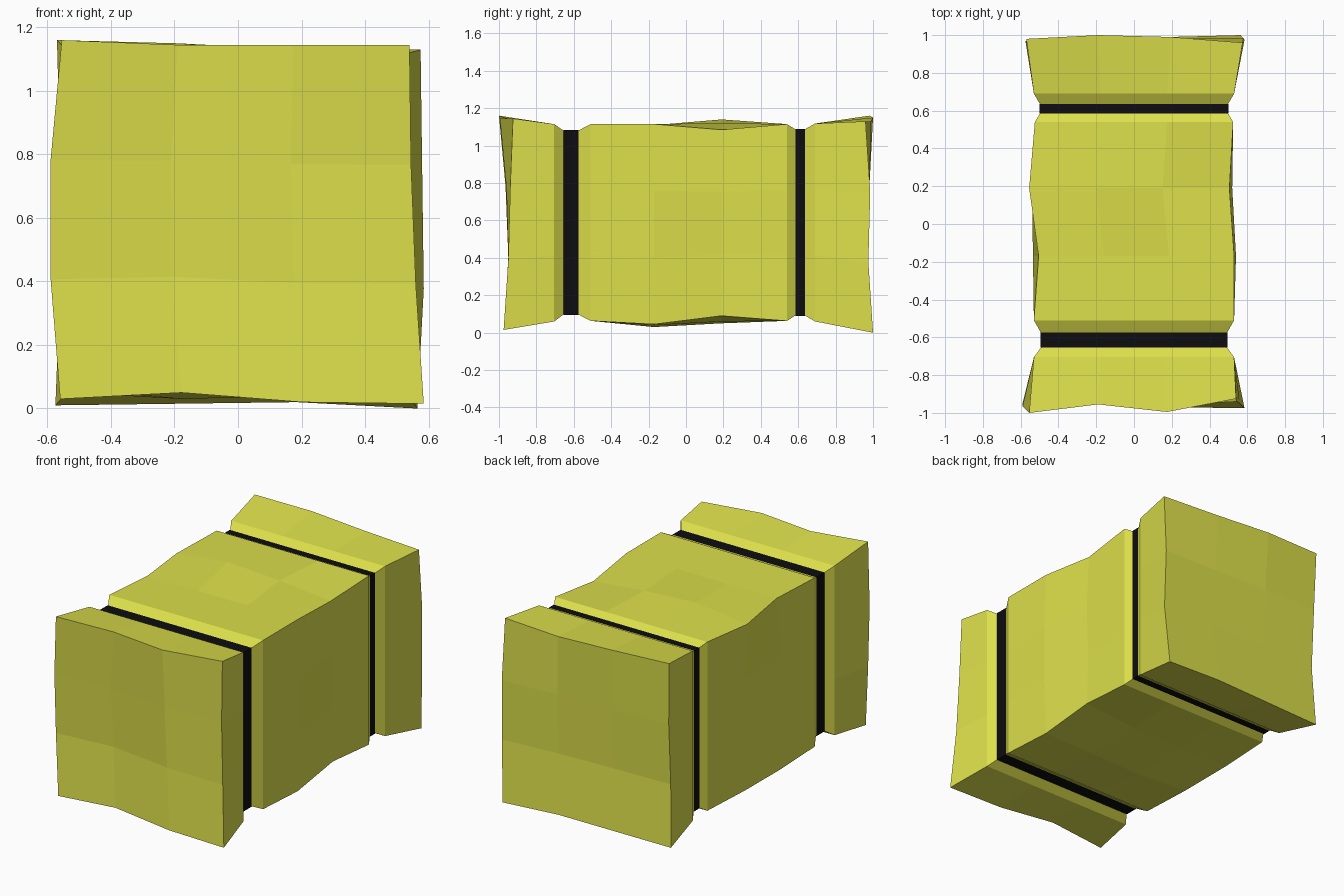
import bpy
import bmesh

if "Cube" in bpy.data.objects:
    bpy.data.objects.remove(bpy.data.objects["Cube"])


def material(name, color):
    m = bpy.data.materials.new(name)
    m.diffuse_color = color
    m.use_nodes = True
    m.node_tree.nodes["Principled BSDF"].inputs["Base Color"].default_value = m.diffuse_color
    return m


def make_object(name, bm, mat):
    bmesh.ops.recalc_face_normals(bm, faces=bm.faces)
    me = bpy.data.meshes.new(name)
    bm.to_mesh(me)
    bm.free()
    me.materials.append(mat)
    ob = bpy.data.objects.new(name, me)
    bpy.context.collection.objects.link(ob)


def section(left, right, bottom, top, y):
    """4x4 grid of points: edge positions per row / column, y a number or 4 rows."""
    grid = {}
    for r in range(4):
        for c in range(4):
            u, v = c / 3, r / 3
            x = left[r] + (right[r] - left[r]) * u
            z = bottom[c] + (top[c] - bottom[c]) * v
            grid[r, c] = (x, y[r][c] if isinstance(y, list) else y, z)
    return grid


def box_section(y, hx, z0, z1):
    return section([-hx] * 4, [hx] * 4, [z0] * 4, [z1] * 4, y)


# perimeter of the 4x4 grid, in order
RING = ([(0, c) for c in range(4)] + [(1, 3), (2, 3)] +
        [(3, c) for c in (3, 2, 1, 0)] + [(2, 0), (1, 0)])


def loft(name, sections, mat, capped):
    bm = bmesh.new()
    rings = [[bm.verts.new(s[k]) for k in RING] for s in sections]
    n = len(RING)
    for a, b in zip(rings, rings[1:]):
        for i in range(n):
            j = (i + 1) % n
            bm.faces.new((a[i], a[j], b[j], b[i]))
    if capped:
        for s, ring in ((sections[0], rings[0]), (sections[-1], rings[-1])):
            g = dict(zip(RING, ring))
            for k in s:
                if k not in g:
                    g[k] = bm.verts.new(s[k])
            for r in range(3):
                for c in range(3):
                    bm.faces.new((g[r, c], g[r, c + 1], g[r + 1, c + 1], g[r + 1, c]))
    make_object(name, bm, mat)


straw = material("straw", (0.72, 0.74, 0.07, 1))
black = material("black", (0.004, 0.004, 0.005, 1))

# uneven front and back ends
front = section([-.56, -.59, -.59, -.555], [.585, .56, .545, .54],
                [.03, .05, .02, .015], [1.16, 1.145, 1.145, 1.145],
                [[-.97, -.95, -.97, -.975], [-.95, -.93, -.95, -.95],
                 [-.965, -.95, -.96, -.94], [-1, -.955, -.995, -.925]])
back = section([-.575, -.56, -.56, -.57], [.565, .585, .58, .575],
               [.01, .015, .02, 0], [1.16, 1.15, 1.13, 1.13],
               [[.97, .98, .99, 1.0], [.95, .96, .97, .975],
                [.97, .98, .98, .985], [.98, 1.0, .99, .96]])

# lumpy middle
mid_front = section([-.53, -.535, -.535, -.505], [.53, .54, .54, .53],
                    [.05, .03, .04, .045], [1.11, 1.11, 1.11, 1.115], -.17)
mid_back = section([-.54, -.53, -.54, -.555], [.52, .51, .52, .505],
                   [.06, .05, .06, .09], [1.10, 1.14, 1.12, 1.085], .19)

# bale, pinched in where the straps sit
loft("bale", [front,
              box_section(-.705, .53, .06, 1.115),
              box_section(-.655, .493, .097, 1.081),
              box_section(-.575, .493, .097, 1.081),
              box_section(-.51, .53, .063, 1.115),
              mid_front, mid_back,
              box_section(.54, .525, .063, 1.115),
              box_section(.585, .498, .092, 1.087),
              box_section(.635, .498, .092, 1.087),
              box_section(.69, .53, .06, 1.118),
              back], straw, True)

# straps lying just on the pinched surface
for name, y0, y1, hx, z0, z1 in (("front_strap", -.655, -.575, .496, .094, 1.084),
                                 ("back_strap", .585, .635, .501, .089, 1.09)):
    loft(name, [box_section(y0, hx, z0, z1), box_section(y1, hx, z0, z1)], black, False)
